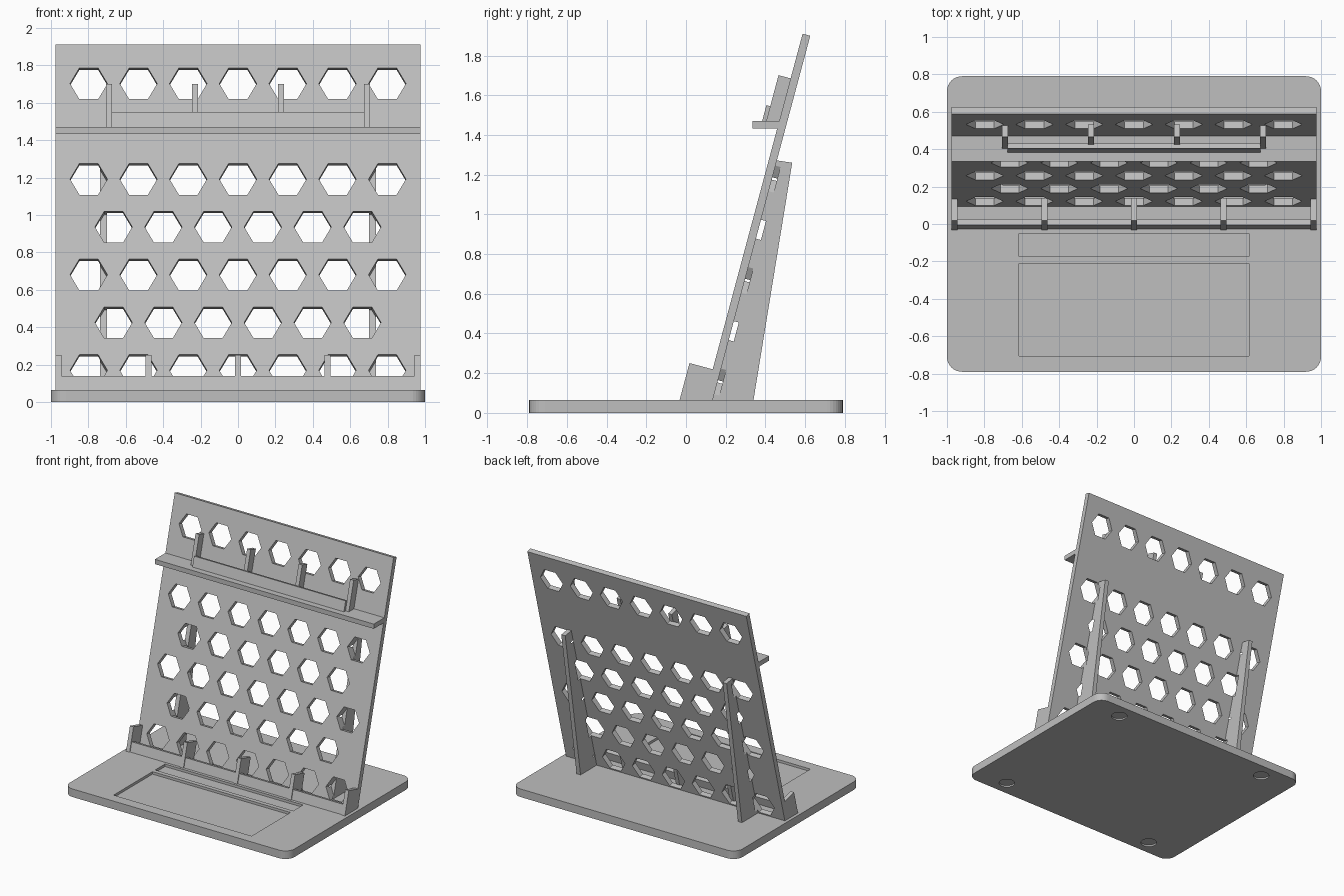
import bpy, bmesh, math
from mathutils import Vector

if "Cube" in bpy.data.objects:
    bpy.data.objects.remove(bpy.data.objects["Cube"], do_unlink=True)

grey = bpy.data.materials.new("plain grey")
grey.use_nodes = True
colour = (0.52, 0.52, 0.52, 1)
grey.diffuse_color = colour
grey.node_tree.nodes["Principled BSDF"].inputs["Base Color"].default_value = colour

TILT = math.radians(15)
BASE_TOP = 0.065
FOOT_Y = 0.093      # where the panel's front face meets the base
THICK = 0.04
PANEL_X = 0.975
BAR = 0.032         # thickness of the dividers


def tilted(s, n):
    """Point (y, z) at s up the panel and n out from its front face."""
    return (FOOT_Y + s * math.sin(TILT) - n * math.cos(TILT),
            BASE_TOP + s * math.cos(TILT) + n * math.sin(TILT))


def add_prism(bm, points, step):
    face = bm.faces.new([bm.verts.new(p) for p in points])
    moved = bmesh.ops.extrude_face_region(bm, geom=[face])["geom"]
    verts = [v for v in moved if isinstance(v, bmesh.types.BMVert)]
    bmesh.ops.translate(bm, verts=verts, vec=step)


def finish(name, bm):
    bmesh.ops.recalc_face_normals(bm, faces=bm.faces)
    mesh = bpy.data.meshes.new(name)
    bm.to_mesh(mesh)
    bm.free()
    mesh.materials.append(grey)
    ob = bpy.data.objects.new(name, mesh)
    bpy.context.collection.objects.link(ob)
    return ob


def side_profile(name, profile, x0, x1):
    """Extrude a (y, z) profile across x."""
    bm = bmesh.new()
    add_prism(bm, [(x0, y, z) for y, z in profile], Vector((x1 - x0, 0, 0)))
    return finish(name, bm)


def slab(name, s0, s1, n0, n1, x0, x1):
    corners = [(s0, n0), (s1, n0), (s1, n1), (s0, n1)]
    return side_profile(name, [tilted(s, n) for s, n in corners], x0, x1)


def cut(ob, cutter):
    mod = ob.modifiers.new("holes", "BOOLEAN")
    mod.operation = "DIFFERENCE"
    mod.solver = "EXACT"
    mod.object = cutter
    bpy.context.view_layer.objects.active = ob
    bpy.ops.object.modifier_apply(modifier=mod.name)


def circle(cx, cy, r, z, count, start=0.0, sweep=math.tau):
    return [(cx + r * math.cos(start + sweep * i / count),
             cy + r * math.sin(start + sweep * i / count), z) for i in range(count)]


# Base plate with rounded corners
HALF_Y, ROUND = 0.79, 0.08
outline = []
for k, (sx, sy) in enumerate([(1, 1), (-1, 1), (-1, -1), (1, -1)]):
    cx, cy = sx * (1 - ROUND), sy * (HALF_Y - ROUND)
    outline += circle(cx, cy, ROUND, 0, 9, k * math.pi / 2, math.pi / 2 * 9 / 8)
bm = bmesh.new()
add_prism(bm, outline, Vector((0, 0, BASE_TOP)))
base = finish("base_plate", bm)

# Two trays sunk in the top, four round pockets in the underside
bm = bmesh.new()
for y0, y1 in [(-0.705, -0.21), (-0.175, -0.05)]:
    z = BASE_TOP - 0.02
    add_prism(bm, [(-0.615, y0, z), (0.615, y0, z), (0.615, y1, z), (-0.615, y1, z)],
              Vector((0, 0, 0.1)))
for sx in (-1, 1):
    for sy in (-1, 1):
        add_prism(bm, circle(sx * 0.71, sy * 0.67, 0.06, -0.05, 32), Vector((0, 0, 0.063)))
pockets = finish("pocket_cutter", bm)
cut(base, pockets)
bpy.data.objects.remove(pockets, do_unlink=True)

# Leaning back panel and its two rear braces
panel = slab("back_panel", -0.02, 1.91, -THICK, 0, -PANEL_X, PANEL_X)
brace_profile = [tilted(-0.02, -THICK), tilted(1.26, -THICK),
                 (0.535, 1.26), (0.34, BASE_TOP), (0.335, 0.04)]
braces = [side_profile(name, brace_profile, x - 0.0175, x + 0.0175)
          for name, x in [("left_brace", 0.719), ("right_brace", -0.719)]]

# Staggered hexagonal holes, reaching a little into the braces
PITCH = 0.266
bm = bmesh.new()
front, back = Vector((0, *tilted(0, 0.03))), Vector((0, *tilted(0, -THICK - 0.026)))
for row in (0, 1, 2, 3, 4, 6):
    count = 6 if row % 2 else 7
    s = 0.108 + row * 0.2645
    for i in range(count):
        x = (i - (count - 1) / 2) * PITCH
        hexagon = [(hx, *tilted(hs, 0.03)) for hx, hs, _ in circle(x, s, 0.1, 0, 6)]
        add_prism(bm, hexagon, back - front)
holes = finish("hexagon_cutter", bm)
for part in [panel] + braces:
    cut(part, holes)
bpy.data.objects.remove(holes, do_unlink=True)

# Lower rack: lip and five dividers
slab("lower_lip", -0.05, 0.047, 0.08, 0.115, -0.96, 0.96)
for i in range(5):
    x = (i - 2) * 0.4795
    slab(f"lower_divider_{i + 1}", -0.05, 0.16, -0.005, 0.121, x - BAR / 2, x + BAR / 2)

# Upper rack: flat shelf, lip and four dividers
shelf = [(0.335, 1.432), (0.47, 1.432), (0.48, 1.47), (0.335, 1.47)]
side_profile("upper_shelf", shelf, -PANEL_X, PANEL_X)
slab("upper_lip", 1.42, 1.515, 0.056, 0.083, -0.675, 0.675)
for i in range(4):
    x = (i - 1.5) * 0.459
    slab(f"upper_divider_{i + 1}", 1.42, 1.677, -0.005, 0.063, x - BAR / 2, x + BAR / 2)
